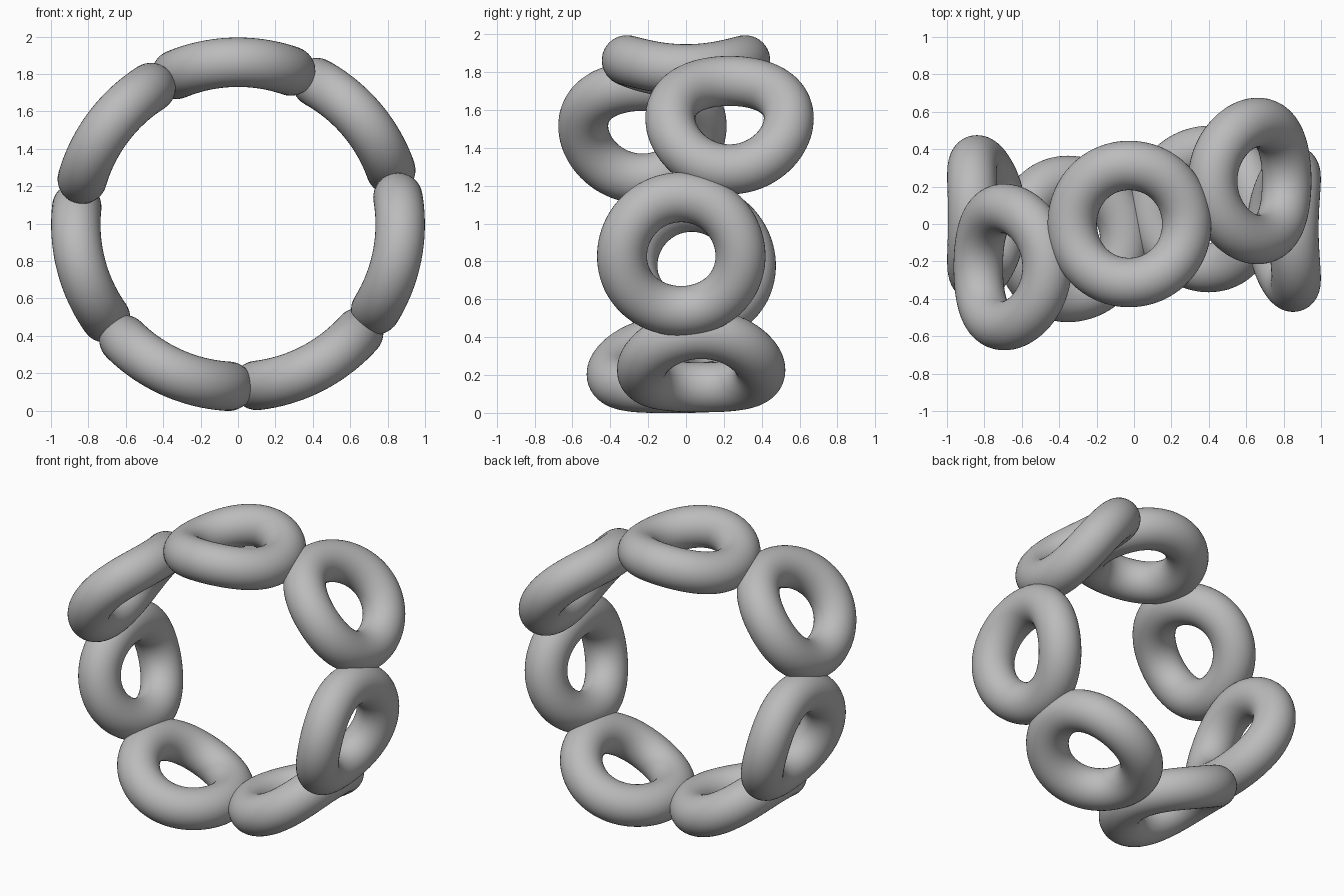
import bpy
import bmesh
from math import sin, cos, pi, radians

cube = bpy.data.objects.get("Cube")
if cube:
    bpy.data.objects.remove(cube, do_unlink=True)

WRAP = 0.867      # radius of the big loop
MAJOR = 0.313     # radius of each small ring
TUBE = 0.132      # tube thickness of each small ring
CENTRE_Z = 0.996
TURN = radians(91.7)
SEG_U, SEG_V = 96, 40

grey = bpy.data.materials.new("plain grey")
grey.use_nodes = True
colour = (0.5, 0.5, 0.5, 1)
grey.diffuse_color = colour
grey.node_tree.nodes["Principled BSDF"].inputs["Base Color"].default_value = colour


def bent_ring(name, angle, shift):
    """A torus laid flat, then wrapped around the big loop's cylinder."""
    bm = bmesh.new()
    rows = []
    for i in range(SEG_U):
        u = 2 * pi * i / SEG_U
        row = []
        for j in range(SEG_V):
            v = 2 * pi * j / SEG_V
            along = MAJOR * cos(u)
            across = MAJOR * sin(u)
            # tube section stays round: offset in the local tangent frame
            out = WRAP + TUBE * sin(v)
            side = TUBE * cos(v)
            a = angle + along / WRAP
            x = out * cos(a) - side * cos(u) * sin(a)
            z = out * sin(a) + side * cos(u) * cos(a)
            y = shift + across + side * sin(u)
            row.append(bm.verts.new((x, y, z + CENTRE_Z)))
        rows.append(row)
    for i in range(SEG_U):
        a, b = rows[i], rows[(i + 1) % SEG_U]
        for j in range(SEG_V):
            k = (j + 1) % SEG_V
            bm.faces.new((a[j], b[j], b[k], a[k])).smooth = True
    bmesh.ops.recalc_face_normals(bm, faces=bm.faces)
    mesh = bpy.data.meshes.new(name)
    bm.to_mesh(mesh)
    bm.free()
    mesh.materials.append(grey)
    ob = bpy.data.objects.new(name, mesh)
    bpy.context.collection.objects.link(ob)
    return ob


# Seven links around the loop, each slid a little to the front or back
links = [
    ("top_ring", 0.0),
    ("upper_right_ring", -0.23),
    ("right_ring", 0.03),
    ("lower_right_ring", -0.08),
    ("lower_left_ring", 0.08),
    ("left_ring", -0.025),
    ("upper_left_ring", 0.23),
]
for n, (name, shift) in enumerate(links):
    bent_ring(name, TURN + n * 2 * pi / len(links), shift)
